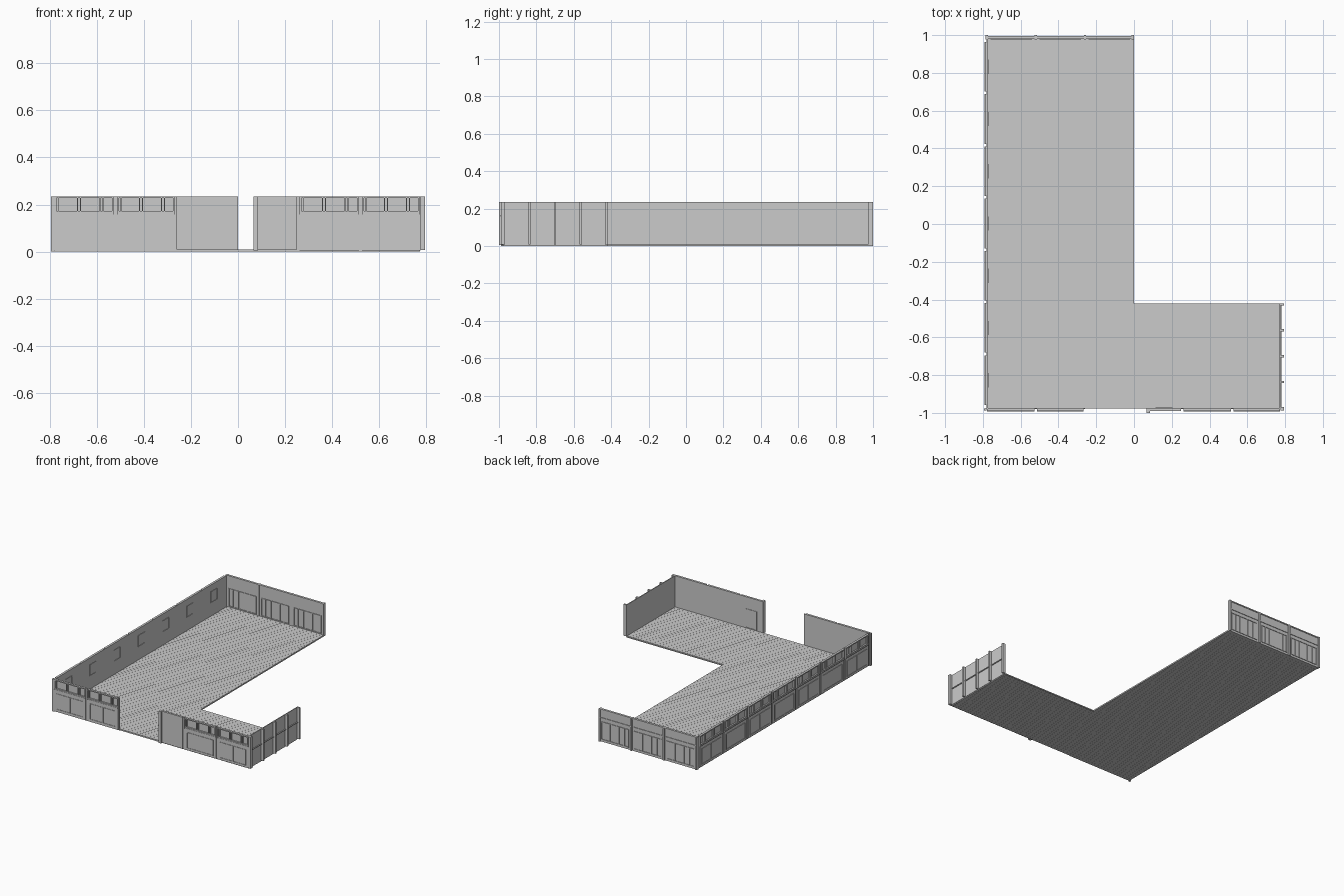
import bpy
from mathutils import Vector

if "Cube" in bpy.data.objects:
    bpy.data.objects.remove(bpy.data.objects["Cube"])

TOP = 0.235


def make(name, boxes):
    """One object from a list of (x0, x1, y0, y1, z0, z1) boxes."""
    verts, faces = [], []
    for x0, x1, y0, y1, z0, z1 in boxes:
        n = len(verts)
        verts += [(x, y, z) for z in (z0, z1) for x, y in ((x0, y0), (x1, y0), (x1, y1), (x0, y1))]
        for f in ((3, 2, 1, 0), (4, 5, 6, 7), (0, 1, 5, 4), (1, 2, 6, 5), (2, 3, 7, 6), (3, 0, 4, 7)):
            faces.append([n + i for i in f])
    me = bpy.data.meshes.new(name)
    me.from_pydata(verts, [], faces)
    ob = bpy.data.objects.new(name, me)
    bpy.context.collection.objects.link(ob)
    return ob


def wall_box(side, u0, u1, d0, d1, z0, z1):
    """Box in wall coordinates: u along the wall, d outward from its face."""
    plane = {"front": -0.98, "back": 0.986, "left": -0.78, "right": 0.775}[side]
    s = -1 if side in ("front", "left") else 1
    a, b = sorted((plane + s * d0, plane + s * d1))
    if side in ("front", "back"):
        return (u0, u1, a, b, z0, z1)
    return (a, b, u0, u1, z0, z1)


def frame(side, u0, u1, z0, z1, d0, d1, t=0.004):
    """Four bars around a rectangle."""
    return [wall_box(side, u0, u1, d0, d1, z0, z0 + t),
            wall_box(side, u0, u1, d0, d1, z1 - t, z1),
            wall_box(side, u0, u0 + t, d0, d1, z0 + t, z1 - t),
            wall_box(side, u1 - t, u1, d0, d1, z0 + t, z1 - t)]


def window_bay(side, u0, u1):
    """Outer cladding: lower panel, sill, and a three-light window band."""
    a, b = u0 + 0.007, u1 - 0.007
    w = b - a
    out = [wall_box(side, a, b, 0, 0.006, 0.006, 0.158),
           wall_box(side, a, b, 0, 0.012, 0.158, 0.165)]
    out += frame(side, a, b, 0.165, TOP, 0, 0.010, 0.008)
    for f in (0.06, 0.38, 0.43, 0.76, 0.81):
        out.append(wall_box(side, a + f * w, a + f * w + 0.004, 0, 0.010, 0.173, TOP - 0.008))
    out += frame(side, a + 0.02, b - 0.02, 0.02, 0.135, 0.006, 0.009)
    out.append(wall_box(side, a + w * 0.5, a + w * 0.5 + 0.004, 0.006, 0.009, 0.024, 0.131))
    return out


# plank floor: thin core with narrow boards in two runs
core = [(-0.775, 0, -0.975, 0.985, 0.001, 0.0085), (0, 0.77, -0.975, -0.42, 0.001, 0.0085)]
make("floor_core", core)
boards = []
for x0, x1, shift in ((-0.777, -0.26, 0.0), (-0.26, None, 0.012)):
    count = 82
    pitch = (0.986 + 0.977) / count
    for i in range(count):
        y0 = -0.977 + i * pitch
        y1 = y0 + pitch - 0.0008
        end = x1 if x1 is not None else (0.772 if y1 < -0.41 else 0.0)
        boards.append((x0, end, y0, y1, 0, 0.01))
make("floor_boards", boards)

# plain inner walls
make("left_wall", [wall_box("left", -0.98, 0.986, -0.006, 0, 0, TOP)])
make("front_wall_left", [wall_box("front", -0.785, -0.26, -0.006, 0, 0, TOP)])
make("front_wall_right", [wall_box("front", 0.065, 0.775, -0.006, 0, 0.006, TOP)])
make("back_wall", [wall_box("back", -0.785, 0, -0.006, 0.006, 0, TOP)])
make("right_wall", [wall_box("right", -0.98, -0.42, -0.006, 0, 0.006, TOP)])

# left wall cladding and small inner windows, one per bay
left, inner = [], []
cuts = [-0.965 + i * 0.2765 for i in range(8)]
for a, b in zip(cuts, cuts[1:]):
    left += window_bay("left", a, b)
    c = (a + b) / 2
    inner += frame("left", c - 0.038, c + 0.038, 0.105, 0.187, -0.009, -0.006)
make("left_cladding", left)
make("left_inner_windows", inner)

# front wall cladding on both sides of the entrance
front = []
for a, b in ((-0.785, -0.52), (-0.52, -0.26), (0.255, 0.52), (0.52, 0.78)):
    front += window_bay("front", a, b)
make("front_cladding", front)

# plain entrance panel with an end post and door frame
entry = [wall_box("front", 0.085, 0.248, 0, 0.009, 0.008, TOP),
         wall_box("front", 0.065, 0.085, 0, 0.02, 0.006, TOP)]
entry += frame("front", 0.115, 0.205, 0.012, 0.15, -0.009, -0.006)
make("entrance_panel", entry)

# back wall: three wide slatted doors, pilasters and a top band
doors, trim = [], []
for i in range(3):
    c = -0.13 - i * 0.26
    for d0, d1 in ((0.006, 0.010), (-0.010, -0.006)):
        doors += frame("back", c - 0.11, c + 0.11, 0.015, 0.145, d0, d1)
        for k in (-0.075, -0.03, 0.04, 0.075):
            doors.append(wall_box("back", c + k - 0.0015, c + k + 0.0015, d0, d1, 0.019, 0.141))
    trim.append(wall_box("back", c - 0.12, c + 0.12, 0.006, 0.010, 0.168, 0.174))
for u in (-0.785, -0.526, -0.266, -0.012):
    trim.append(wall_box("back", u, u + 0.012, -0.010, 0.014, 0, TOP))
trim.append(wall_box("back", -0.773, -0.012, 0.006, 0.010, TOP - 0.008, TOP))
make("back_doors", doors)
make("back_trim", trim)

# right wall posts and rails
posts = []
for i in range(5):
    y = -0.98 + i * 0.137
    posts.append(wall_box("right", y, y + 0.012, 0, 0.018, 0.008, TOP))
    if i < 4:
        posts.append(wall_box("right", y + 0.012, y + 0.137, 0, 0.006, 0.125, 0.131))
make("right_posts", posts)

# corner posts
make("corner_posts", [(-0.793, -0.78, -0.988, -0.976, 0, TOP),
                      (0.775, 0.793, -0.988, -0.968, 0.008, TOP)])
